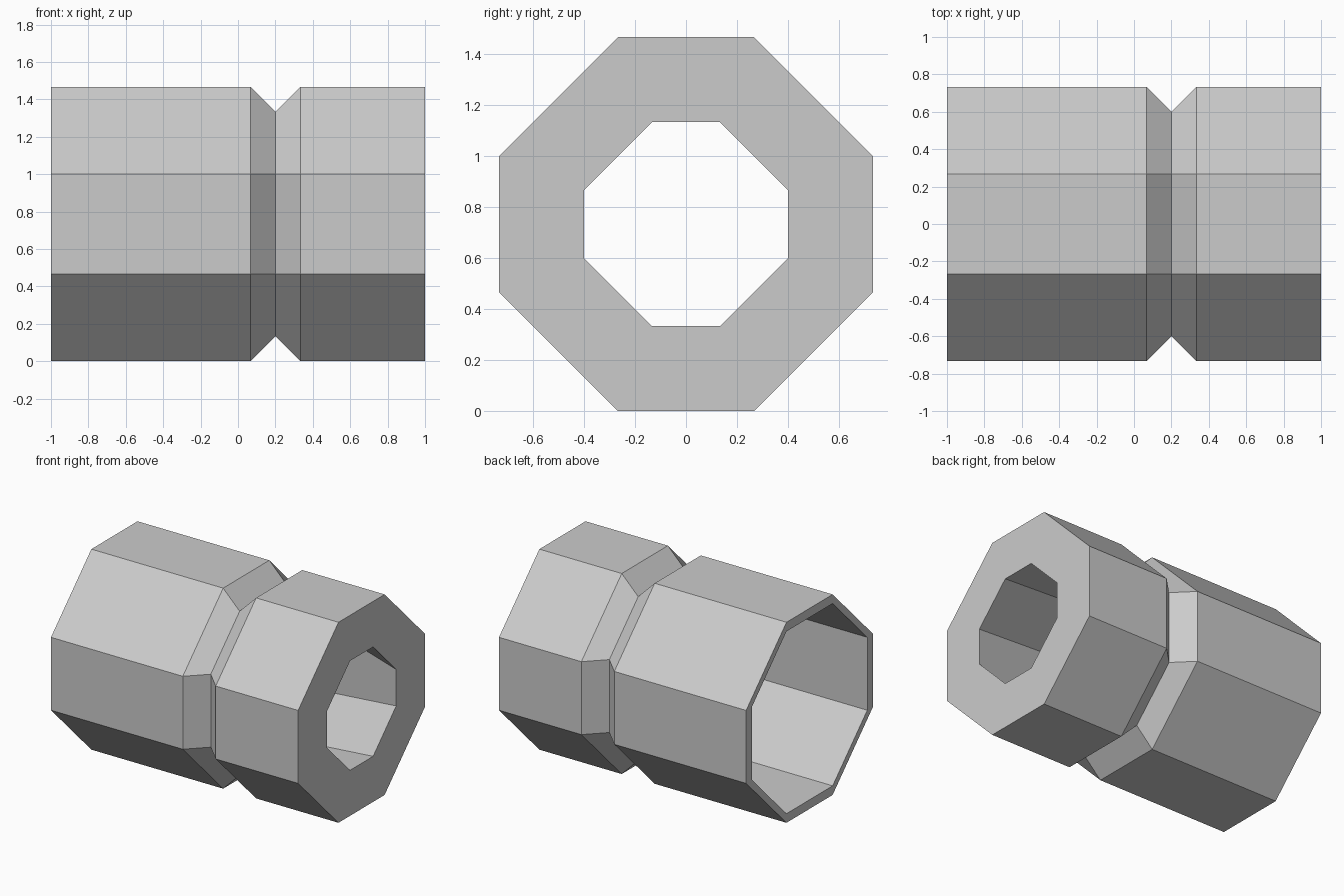
import bpy, bmesh

if "Cube" in bpy.data.objects:
    bpy.data.objects.remove(bpy.data.objects["Cube"])

# Closed wall section: (x, half width, half length of the flat side)
PROFILE = [
    (-1.0, 0.7333, 0.2667), (0.0667, 0.7333, 0.2667),    # long outer sleeve
    (0.2, 0.6, 0.2667),                                  # groove bottom
    (0.3333, 0.7333, 0.2667), (1.0, 0.7333, 0.2667),     # short outer sleeve
    (1.0, 0.4, 0.1333),                                  # small mouth
    (0.2, 0.5333, 0.2667),                               # inner throat
    (0.0667, 0.6667, 0.2667), (-1.0, 0.6667, 0.2667),    # wide bore
]
CENTRE_Z = 0.7333


def octagon(bm, x, r, s):
    """One eight-sided ring around the x axis."""
    pts = [(r, -s), (r, s), (s, r), (-s, r), (-r, s), (-r, -s), (-s, -r), (s, -r)]
    return [bm.verts.new((x, y, z + CENTRE_Z)) for y, z in pts]


# Grooved pipe: loft the rings into a closed hollow wall
bm = bmesh.new()
rings = [octagon(bm, *p) for p in PROFILE]
for i, ring in enumerate(rings):
    nxt = rings[(i + 1) % len(rings)]
    for k in range(8):
        j = (k + 1) % 8
        bm.faces.new((ring[k], ring[j], nxt[j], nxt[k]))
bmesh.ops.recalc_face_normals(bm, faces=bm.faces)

mesh = bpy.data.meshes.new("grooved_pipe")
bm.to_mesh(mesh)
bm.free()
bpy.context.collection.objects.link(bpy.data.objects.new("grooved_pipe", mesh))
